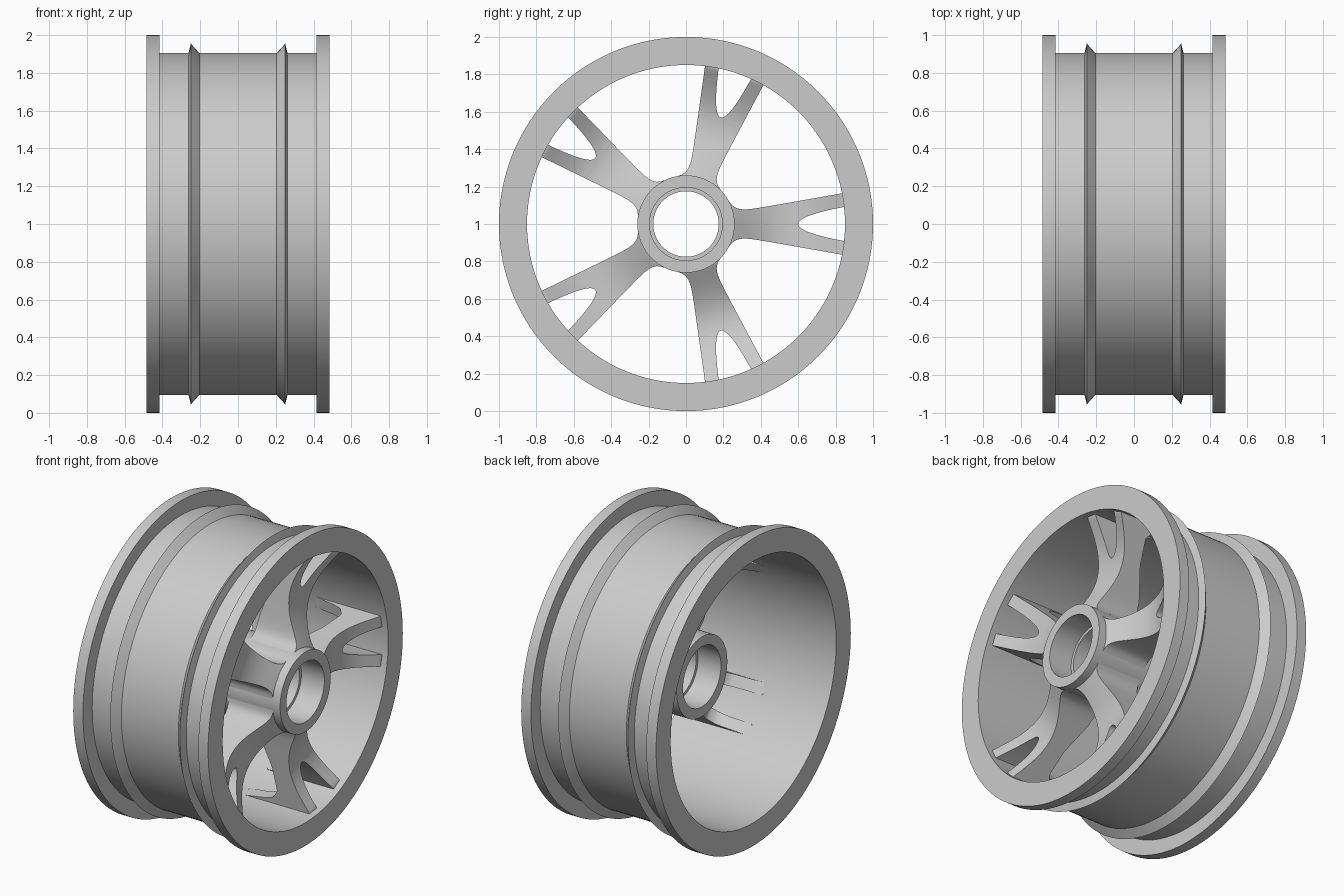
import bpy, bmesh, math
from mathutils import Matrix, Vector

cube = bpy.data.objects.get("Cube")
if cube:
    bpy.data.objects.remove(cube, do_unlink=True)

metal = bpy.data.materials.new("light_grey_metal")
metal.use_nodes = True
GREY = (0.6, 0.6, 0.6, 1)
metal.diffuse_color = GREY
metal.node_tree.nodes["Principled BSDF"].inputs["Base Color"].default_value = GREY

AXLE = Vector((0, 0, 1))


def finish(name, bm):
    """Turn a bmesh into a shaded object centred on the axle."""
    bmesh.ops.remove_doubles(bm, verts=bm.verts, dist=1e-5)
    bmesh.ops.recalc_face_normals(bm, faces=bm.faces)
    mesh = bpy.data.meshes.new(name)
    bm.to_mesh(mesh)
    bm.free()
    mesh.materials.append(metal)
    obj = bpy.data.objects.new(name, mesh)
    obj.location = AXLE
    bpy.context.collection.objects.link(obj)
    bpy.ops.object.select_all(action="DESELECT")
    obj.select_set(True)
    bpy.context.view_layer.objects.active = obj
    bpy.ops.object.shade_smooth_by_angle(angle=math.radians(28))
    return obj


def lathe(name, profile, steps=128):
    """Spin a closed (x, radius) profile around the x axis."""
    bm = bmesh.new()
    verts = [bm.verts.new((x, 0, r)) for x, r in profile]
    edges = [bm.edges.new((verts[i - 1], verts[i])) for i in range(len(verts))]
    bmesh.ops.spin(bm, geom=verts + edges, cent=(0, 0, 0), axis=(1, 0, 0),
                   angle=math.tau, steps=steps)
    return finish(name, bm)


# Rim barrel: two flanges and two sharp bead ridges, open inside
half = [(0.205, 0.905), (0.25, 0.955), (0.262, 0.905),
        (0.415, 0.905), (0.415, 1.0), (0.485, 1.0), (0.485, 0.85)]
lathe("rim_barrel", half + [(-x, r) for x, r in reversed(half)])

# Hub tube with a counterbore at each end
lathe("hub", [(0.485, 0.26), (0.485, 0.195), (0.32, 0.195), (0.32, 0.175),
              (0.05, 0.175), (0.05, 0.195), (-0.115, 0.195), (-0.115, 0.26)])

# Spoke depth: dished front, back that sweeps along the barrel wall
BACK = [(0.2, 0.1), (0.4, 0.13), (0.6, 0.2), (0.76, 0.22),
        (0.81, 0.18), (0.835, 0.1), (0.852, -0.07), (0.9, -0.07)]


def front_x(r):
    u = min(max((r - 0.24) / 0.61, 0), 1)
    return 0.445 - 0.12 * math.sin(math.pi * u)


def back_x(r):
    for (r0, x0), (r1, x1) in zip(BACK, BACK[1:]):
        if r <= r1:
            return x0 + (x1 - x0) * (r - r0) / (r1 - r0)
    return BACK[-1][1]


# Spoke outline: flared root, widening arm, rounded notch
NOTCH, ROOT, TIP = 0.6, 0.23, 0.86


def outer_w(y):
    return 0.07 + 0.176 * (y - 0.3) + 0.15 * math.exp((0.2 - y) / 0.035)


def inner_w(y):
    return 0.09 * math.sqrt(max(y - NOTCH, 0) / 0.24)


stations = [ROOT + (NOTCH - ROOT) * i / 24 for i in range(25)]
stations += [NOTCH + (TIP - NOTCH) * (i / 30) ** 2 for i in range(1, 31)]


def add_half_spoke(bm, side, turn):
    rings = []
    for y in stations:
        ring = []
        for w, depth in ((inner_w(y), front_x), (outer_w(y), front_x),
                         (outer_w(y), back_x), (inner_w(y), back_x)):
            p = Vector((depth(math.hypot(y, w)), y, side * w))
            ring.append(bm.verts.new(turn @ p))
        rings.append(ring)
    for y, a, b in zip(stations[1:], rings, rings[1:]):
        for k in range(4):
            if k == 3 and y <= NOTCH + 1e-6:
                continue  # the halves join here
            n = (k + 1) % 4
            bm.faces.new((a[k], a[n], b[n], b[k]))
    bm.faces.new(rings[0])
    bm.faces.new(rings[-1])


# Five forked spokes, the first pointing along +y
for i in range(5):
    bm = bmesh.new()
    turn = Matrix.Rotation(math.tau * i / 5, 3, "X")
    for side in (1, -1):
        add_half_spoke(bm, side, turn)
    finish(f"spoke_{i + 1}", bm)
